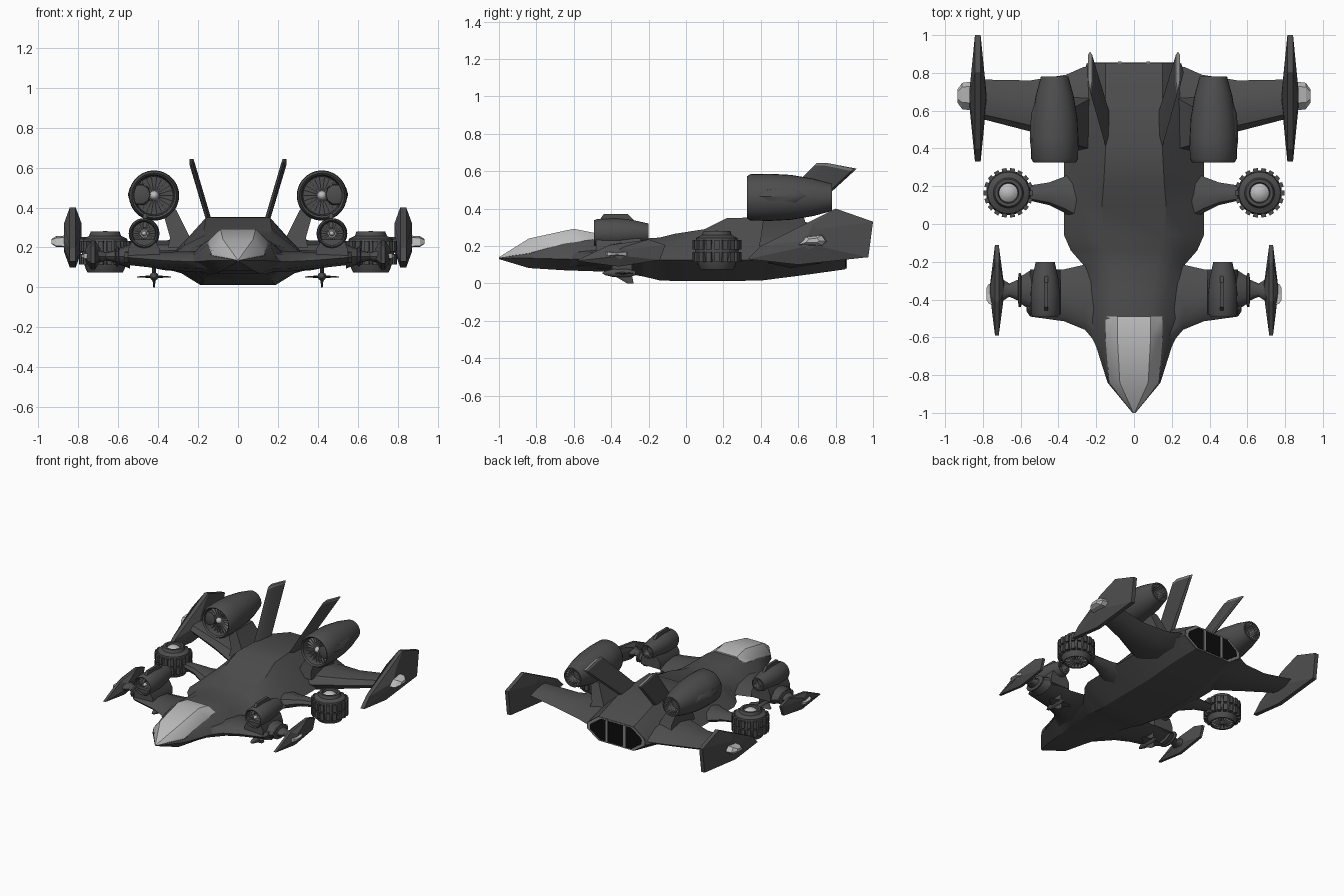
import bpy, bmesh
from math import pi, sin, cos
from mathutils import Matrix, Vector

if "Cube" in bpy.data.objects:
    bpy.data.objects.remove(bpy.data.objects["Cube"])


def material(name, v):
    m = bpy.data.materials.new(name)
    m.diffuse_color = (v, v, v, 1)
    m.use_nodes = True
    m.node_tree.nodes["Principled BSDF"].inputs["Base Color"].default_value = m.diffuse_color
    return m


DARK = material("dark_metal", 0.075)
LIGHT = material("light_glass", 0.5)
STEEL = material("steel", 0.22)
BLACK = material("black", 0.004)


def finish(name, bm, mat, mirror=True, angle=35):
    bmesh.ops.remove_doubles(bm, verts=bm.verts, dist=1e-5)
    bmesh.ops.recalc_face_normals(bm, faces=bm.faces)
    me = bpy.data.meshes.new(name)
    bm.to_mesh(me)
    bm.free()
    ob = bpy.data.objects.new(name, me)
    bpy.context.collection.objects.link(ob)
    me.materials.append(mat)
    bpy.ops.object.select_all(action='DESELECT')
    ob.select_set(True)
    bpy.context.view_layer.objects.active = ob
    bpy.ops.object.shade_smooth_by_angle(angle=angle * pi / 180)
    if mirror:
        mod = ob.modifiers.new("mirror", 'MIRROR')
        mod.use_mirror_merge = False
    return ob


def loft(name, rings, mat=DARK, mirror=True, cap=True, angle=35):
    """Skin a list of equal-length rings of points."""
    bm = bmesh.new()
    vs = [[bm.verts.new(p) for p in r] for r in rings]
    n = len(rings[0])
    for a, b in zip(vs, vs[1:]):
        for i in range(n):
            j = (i + 1) % n
            bm.faces.new((a[i], a[j], b[j], b[i]))
    if cap:
        bm.faces.new(vs[0])
        bm.faces.new(vs[-1])
    return finish(name, bm, mat, mirror, angle)


def turn(axis, u, v, w):
    return {'X': (w, u, v), 'Y': (u, w, v), 'Z': (u, v, w)}[axis]


def lathe(name, prof, c, axis, n=28, mat=DARK, squash=1):
    """prof holds (radius, offset along axis) pairs, c is the centre."""
    rings = [[Vector(c) + Vector(turn(axis, r * cos(2 * pi * i / n), squash * r * sin(2 * pi * i / n), w))
              for i in range(n)] for r, w in prof]
    return loft(name, rings, mat, cap=False)


def radial_boxes(name, c, axis, r0, r1, rows, width, n, mat):
    """Boxes around an axis; each row is a (low, high) span along it."""
    bm = bmesh.new()
    for lo, hi in rows:
        for i in range(n):
            a = 2 * pi * i / n
            for v in bmesh.ops.create_cube(bm, size=1)['verts']:
                r, t, w = (r0 + r1) / 2 + v.co.x * (r1 - r0), v.co.y * width, (lo + hi) / 2 + v.co.z * (hi - lo)
                v.co = Vector(c) + Vector(turn(axis, r * cos(a) - t * sin(a), r * sin(a) + t * cos(a), w))
    return finish(name, bm, mat)


def wing(name, secs, mat=DARK):
    """secs: x, front y, back y, centre z, thickness."""
    rings = []
    for x, a, b, z, t in secs:
        d, h = b - a, t / 2
        rings.append([(x, a, z), (x, a + .12 * d, z + .7 * h), (x, a + .4 * d, z + h), (x, a + .75 * d, z + .7 * h),
                      (x, b, z), (x, a + .75 * d, z - .7 * h), (x, a + .4 * d, z - h), (x, a + .12 * d, z - .7 * h)])
    return loft(name, rings, mat)


def plate(name, outline, layers, mat=DARK):
    """Side-profile slab; layers: x, y scale, z scale about the centre."""
    cy = (min(p[0] for p in outline) + max(p[0] for p in outline)) / 2
    cz = (min(p[1] for p in outline) + max(p[1] for p in outline)) / 2
    return loft(name, [[(x, cy + (y - cy) * sy, cz + (z - cz) * sz) for y, z in outline]
                       for x, sy, sz in layers], mat, angle=8)


# Hull: bottom, chine, shoulder and roof (half width, height) at each station
hull = [(-1, .004, .130, .008, .134, .007, .136, .004, .138),
        (-.84, .08, .082, .14, .135, .135, .16, .08, .19),
        (-.65, .11, .07, .20, .13, .165, .205, .10, .235),
        (-.5, .14, .065, .27, .125, .17, .225, .10, .262),
        (-.35, .16, .06, .27, .125, .18, .215, .10, .25),
        (-.22, .17, .035, .265, .125, .20, .205, .12, .24),
        (-.14, .18, .016, .335, .125, .24, .20, .14, .245),
        (-.06, .19, .013, .37, .125, .27, .21, .16, .265),
        (.1, .19, .013, .37, .125, .27, .22, .17, .29),
        (.22, .19, .013, .37, .125, .25, .25, .16, .35),
        (.4, .19, .015, .37, .125, .24, .26, .15, .352),
        (.62, .18, .043, .33, .135, .24, .25, .15, .335),
        (.85, .15, .075, .25, .145, .245, .19, .15, .26)]
rings = []
for y, *p in hull:
    half = [(p[i], y, p[i + 1]) for i in range(0, 8, 2)]
    rings.append(half + [(-x, y, z) for x, y, z in reversed(half)])
loft("hull", rings, mirror=False, angle=28)

# Rear exhaust: frame, dark opening and two bars
end = rings[-1]
for name, s, y, mat in (("exhaust_frame", .98, .853, STEEL), ("exhaust_opening", .88, .856, BLACK)):
    loft(name, [[(x * s, yy, .165 + (z - .165) * s) for x, _, z in end] for yy in (.84, y)], mat, mirror=False)
loft("exhaust_bar", [[(x, y, z) for x, y in ((.065, .84), (.085, .84), (.085, .86), (.065, .86))]
                     for z in (.08, .255)], STEEL)

# Canopy glass
loft("canopy", [[(-w, y, z0), (-w * .97, y, z1), (-t, y, z2), (t, y, z2), (w * .97, y, z1), (w, y, z0)]
                for y, w, t, z0, z1, z2 in ((-1, .005, .003, .134, .137, .14), (-.84, .135, .075, .15, .175, .24),
                                            (-.6, .155, .088, .2, .23, .292), (-.49, .155, .088, .21, .235, .27))],
     LIGHT, mirror=False)

# Wings and lift pod arms
wing("front_wing", [(.15, -.69, -.2, .13, .11), (.26, -.56, -.215, .13, .1), (.37, -.515, -.24, .135, .085),
                    (.55, -.49, -.26, .15, .075), (.57, -.46, -.27, .15, .07)])
wing("rear_wing", [(.15, .36, .85, .17, .17), (.27, .38, .83, .165, .17), (.36, .40, .79, .16, .15),
                   (.55, .49, .76, .175, .11), (.82, .56, .765, .22, .075)])
wing("pod_arm", [(.28, .0, .3, .13, .12), (.37, .06, .25, .14, .09), (.45, .10, .22, .155, .07),
                 (.58, .13, .20, .165, .05)])

# Wing tip joint of the front wing
lathe("wing_joint", [(0, .54), (.11, .54), (.075, .595), (.09, .6), (.09, .61), (.055, .615), (.035, .66),
                     (.06, .70), (0, .70)], (0, -.35, .155), 'X', 12, squash=.55)

# End plates with lens bumps
plate("rear_end_plate", [(.33, .13), (.40, .20), (.80, .40), (1, .33), (.975, .14), (.6, .10)],
      [(.782, .1, .45), (.812, 1, 1), (.842, 1, 1), (.872, .1, .45)])
plate("front_end_plate", [(-.59, .12), (-.41, .205), (-.2, .235), (-.11, .205), (-.14, .125), (-.36, .09)],
      [(.688, .12, .45), (.716, 1, 1), (.736, 1, 1), (.762, .12, .45)])
plate("rear_lens", [(.60, .205), (.64, .25), (.73, .26), (.755, .225), (.73, .2)],
      [(.85, 1, 1), (.91, .9, .9), (.934, .45, .4)], LIGHT)
plate("front_lens", [(-.43, .145), (-.43, .17), (-.37, .165), (-.31, .17), (-.31, .145), (-.37, .15)],
      [(.745, 1, 1), (.77, .85, .9), (.782, .5, .5)], LIGHT)

# Engines: nacelle shell, spokes and spinner
for name, c, prof, fan_y, fan_r, spin in (
    ("rear_engine", (.42, 0, .46),
     [(0, .40), (.095, .40), (.102, .335), (.112, .325), (.124, .345), (.126, .45), (.12, .56), (.1, .68),
      (.073, .78), (.064, .78), (.05, .70), (0, .70)], .37, .1, .03),
    ("front_engine", (.47, 0, .27),
     [(0, -.44), (.056, -.44), (.06, -.485), (.067, -.492), (.075, -.475), (.077, -.36), (.068, -.28),
      (.05, -.2), (.043, -.2), (.035, -.25), (0, -.25)], -.455, .058, .017)):
    lathe(name + "_shell", prof, c, 'Y')
    radial_boxes(name + "_blades", c, 'Y', spin * .5, fan_r, [(fan_y, fan_y + .02)], .005, 22, STEEL)
    lathe(name + "_spinner", [(0, fan_y - .03), (spin * .6, fan_y - .015), (spin, fan_y + .02), (0, fan_y + .02)],
          c, 'Y', 12, LIGHT)
    back = prof[-4][1]
    radial_boxes(name + "_nozzle_ribs", c, 'Y', prof[-2][0], prof[-3][0], [(back - .07, back - .003)], .004, 20, STEEL)

# Outer fairing of the rear engine and the ridge on the front one
lathe("rear_engine_fairing", [(0, .335), (.05, .35), (.062, .45), (.055, .58), (0, .76)], (.49, 0, .465), 'Y', 10)
plate("front_engine_ridge", [(-.49, .30), (-.44, .37), (-.31, .37), (-.24, .30)], [(.455, 1, 1), (.475, 1, 1)])

# Engine pylons
loft("rear_pylon", [[(x0, y0, z), (x1, y0, z), (x1, y1, z), (x0, y1, z)] for x0, x1, y0, y1, z in
                    ((.21, .35, .39, .68, .2), (.24, .34, .40, .66, .25), (.31, .38, .42, .62, .39))])
loft("front_pylon", [[(x0, -.48, z), (x1, -.48, z), (x1, -.24, z), (x0, -.24, z)] for x0, x1, z in
                     ((.39, .55, .14), (.39, .55, .19), (.42, .53, .24))])

# Leaning tail fins with pale tips
def fin_ring(z):
    k = (z - .35) / .28
    x, y, e = .15 + .083 * k, .41 + .29 * k, -.015 * k
    w = .014 - .004 * k
    return [(x, y, z - e), (x + w, y + .06, z - e), (x + w, y + .2, z + e), (x, y + .215, z + e),
            (x - w, y + .2, z + e), (x - w, y + .06, z - e)]


loft("tail_fin", [fin_ring(z) for z in (.25, .35, .615)])
loft("tail_fin_tip", [fin_ring(z) for z in (.615, .628)], STEEL)

# Round lift pods with teeth, fan below and cap above
pod = (.665, .165, 0)
lathe("lift_pod", [(0, .255), (.05, .255), (.055, .28), (.072, .28), (.08, .258), (.11, .243), (.118, .2), (.116, .15),
                   (.098, .095), (.088, .075), (.078, .078), (.075, .11), (0, .11)], pod, 'Z', 32)
radial_boxes("pod_teeth", pod, 'Z', .095, .131, [(.18, .232), (.115, .168)], .026, 18, DARK)
radial_boxes("pod_fan", pod, 'Z', .012, .08, [(.085, .1)], .006, 18, STEEL)
lathe("pod_cap", [(0, .283), (.03, .278), (.05, .26), (.05, .25), (0, .25)], pod, 'Z', 20, LIGHT)
lathe("pod_hub", [(0, .075), (.02, .082), (.022, .115), (0, .115)], pod, 'Z', 12, STEEL)

# Missiles with crossed fins under the front wings
lathe("missile", [(0, -.45), (.012, -.43), (.022, -.39), (.022, -.31), (.012, -.27), (0, -.27)], (.42, 0, .055), 'Y', 10)
wing("missile_fins", [(.335, -.32, -.29, .052, .006), (.42, -.40, -.28, .055, .014), (.505, -.32, -.29, .052, .006)])
loft("missile_keel", [[(.42, a, z), (.42 + t, a + .03, z), (.42, b, z), (.42 - t, a + .03, z)] for z, a, b, t in
                      ((.0, -.315, -.28, .004), (.05, -.40, -.29, .009), (.125, -.39, -.29, .01))])
